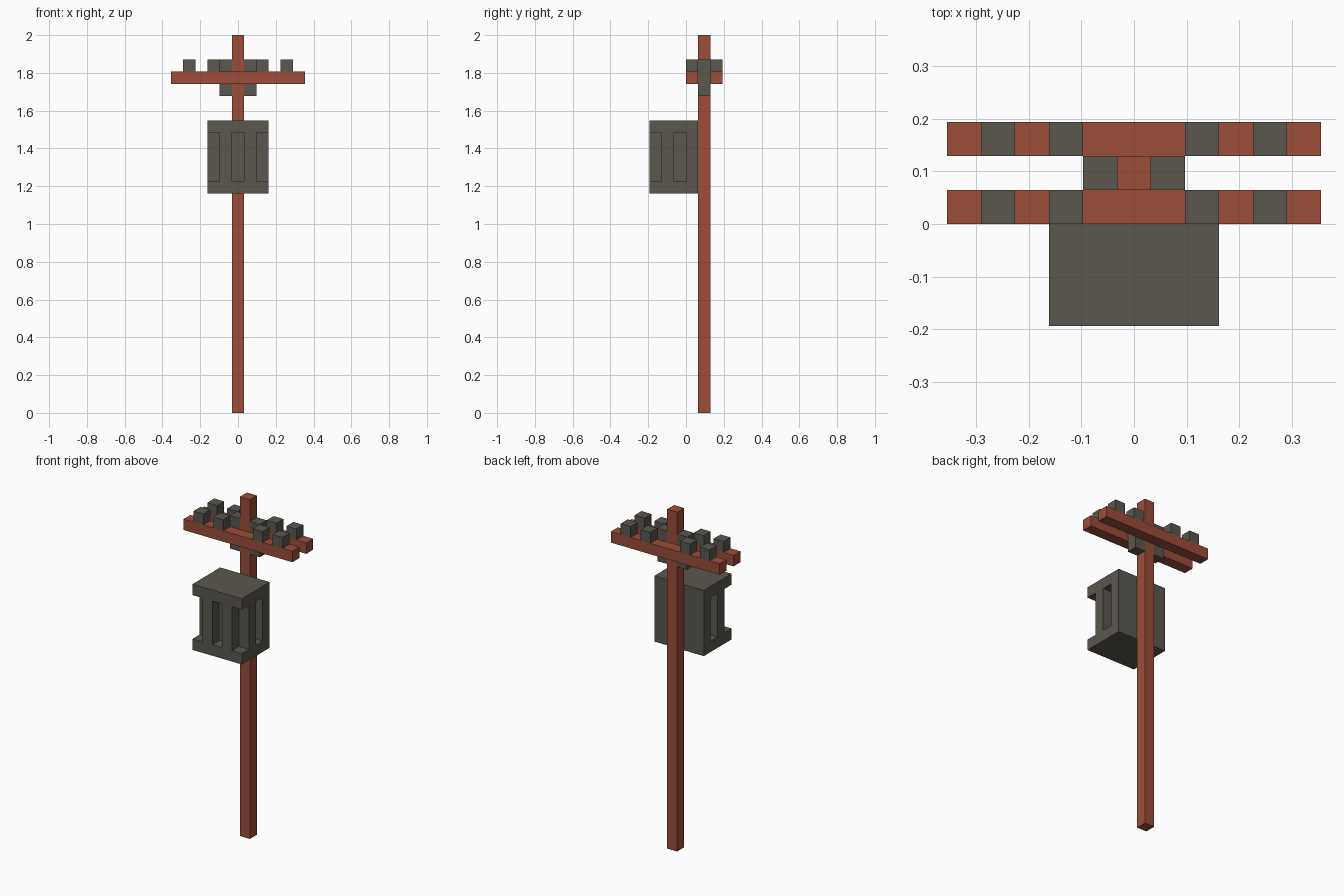
import bpy, bmesh
from mathutils import Vector

if "Cube" in bpy.data.objects:
    bpy.data.objects.remove(bpy.data.objects["Cube"])

U = 2 / 31  # block size: the model sits on a regular grid


def material(name, rgb):
    m = bpy.data.materials.new(name)
    m.diffuse_color = (*rgb, 1)
    m.use_nodes = True
    m.node_tree.nodes["Principled BSDF"].inputs["Base Color"].default_value = m.diffuse_color
    return m


wood = material("red_brown_wood", (0.328, 0.074, 0.042))
metal = material("dark_grey_metal", (0.102, 0.095, 0.076))


def boxes(name, mat, *spans):
    """One object made of boxes, each given as (x0, x1, y0, y1, z0, z1) in blocks."""
    bm = bmesh.new()
    for x0, x1, y0, y1, z0, z1 in spans:
        lo, hi = Vector((x0, y0, z0)) * U, Vector((x1, y1, z1)) * U
        for v in bmesh.ops.create_cube(bm, size=1)["verts"]:
            v.co = (lo + hi) / 2 + v.co * (hi - lo)
    mesh = bpy.data.meshes.new(name)
    bm.to_mesh(mesh)
    bm.free()
    mesh.materials.append(mat)
    ob = bpy.data.objects.new(name, mesh)
    bpy.context.collection.objects.link(ob)
    return ob


# Pole
boxes("pole", wood, (-0.5, 0.5, 1, 2, 0, 31))

# Two crossarms, each carrying four insulators
for label, y in (("front", 0), ("back", 2)):
    boxes(label + "_crossarm", wood, (-5.5, 5.5, y, y + 1, 27, 28))
    for i, x in enumerate((-4, -2, 2, 4)):
        boxes(f"{label}_insulator_{i + 1}", metal,
              (x - 0.5, x + 0.5, y, y + 1, 28, 29))

# Brackets between the arms, either side of the pole
for label, x in (("left", -1), ("right", 1)):
    boxes(label + "_bracket", metal, (x - 0.5, x + 0.5, 1, 2, 26, 29))

# Transformer box with slots cut in the front, sides and front corners
transformer = boxes("transformer", metal, (-2.5, 2.5, -3, 1, 18, 24))
cuts = [(-0.5, 0.5, -3.5, -2, 19, 23)]
for x0, x1 in ((-3, -1.5), (1.5, 3)):
    cuts += [(x0, x1, -3.5, -2, 19, 23), (x0, x1, -1, 0, 19, 23)]
cutter = boxes("slot_cutter", metal, *cuts)
cutter.hide_render = True
cutter.hide_viewport = False
cutter.display_type = 'WIRE'
mod = transformer.modifiers.new("slots", 'BOOLEAN')
mod.operation = 'DIFFERENCE'
mod.solver = 'EXACT'
mod.object = cutter
